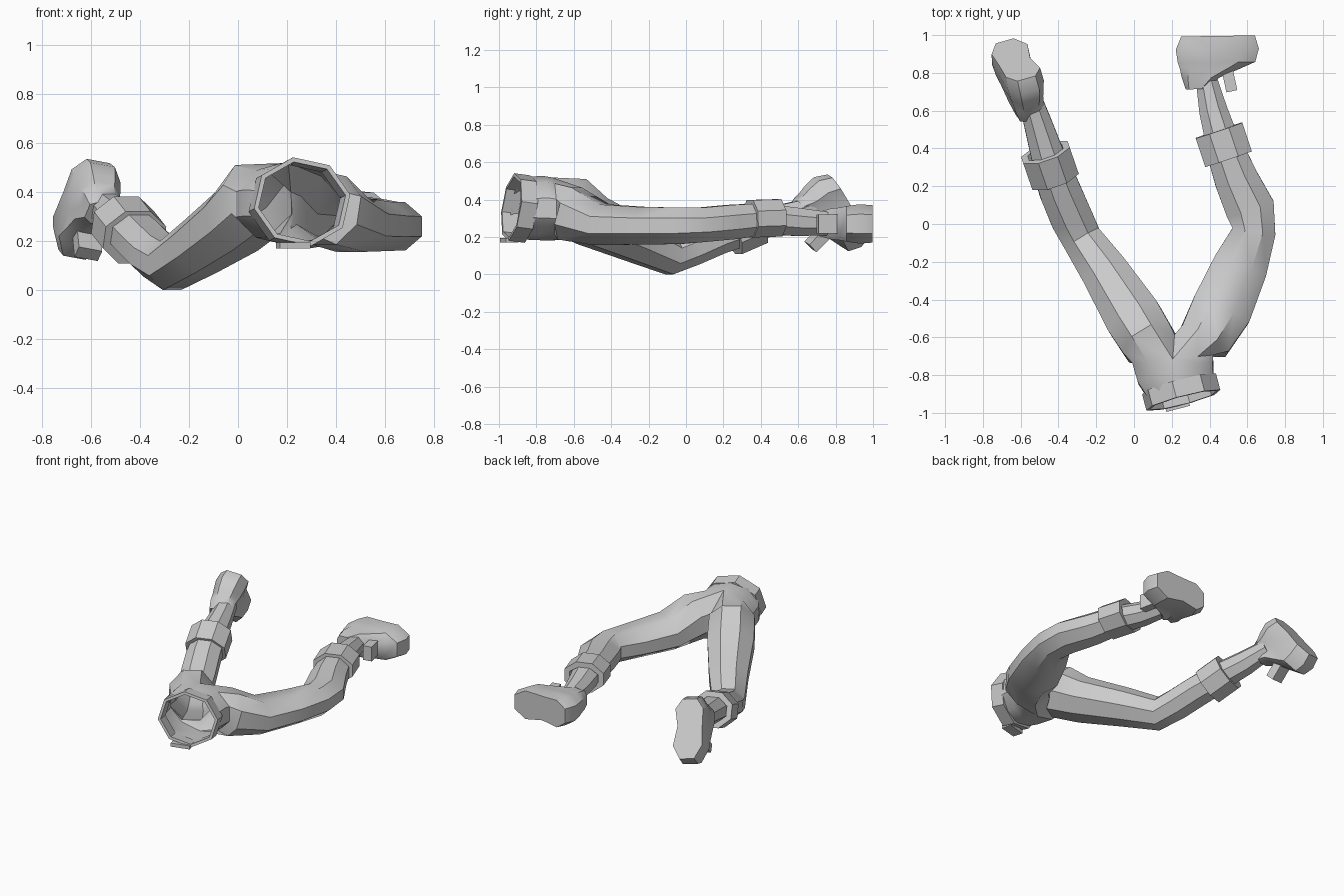
import bpy, bmesh, math
from mathutils import Vector

cube = bpy.data.objects.get("Cube")
if cube:
    bpy.data.objects.remove(cube)

grey = bpy.data.materials.new("plain_grey")
grey.use_nodes = True
grey.diffuse_color = (0.6, 0.6, 0.6, 1)
grey.node_tree.nodes["Principled BSDF"].inputs["Base Color"].default_value = (0.6, 0.6, 0.6, 1)
UP = Vector((0, 0, 1))


def finish(name, bm, angle=28):
    bmesh.ops.recalc_face_normals(bm, faces=bm.faces)
    mesh = bpy.data.meshes.new(name)
    bm.to_mesh(mesh)
    bm.free()
    mesh.materials.append(grey)
    ob = bpy.data.objects.new(name, mesh)
    bpy.context.collection.objects.link(ob)
    bpy.ops.object.select_all(action='DESELECT')
    ob.select_set(True)
    bpy.context.view_layer.objects.active = ob
    bpy.ops.object.shade_smooth_by_angle(angle=math.radians(angle))


def ring(center, axis, a, b, phase=0.5, n=8):
    """Points of an oval with n corners, square to the axis."""
    side = axis.cross(UP).normalized()
    top = side.cross(axis).normalized()
    k = 1 / math.cos(math.pi / n)
    return [center + side * a * k * math.cos(t) + top * b * k * math.sin(t)
            for t in ((i + phase) * 2 * math.pi / n for i in range(n))]


def path_rings(path):
    """Path rows hold x, y, z, half width and half height."""
    pts = [Vector(p[:3]) for p in path]
    last = len(pts) - 1
    return [ring(pts[i], (pts[min(i + 1, last)] - pts[max(i - 1, 0)]).normalized(), p[3], p[4])
            for i, p in enumerate(path)]


def add_verts(bm, points):
    return [bm.verts.new(p) for p in points]


def bridge(bm, r, s):
    for i in range(len(r)):
        j = (i + 1) % len(r)
        bm.faces.new((r[i], r[j], s[j], s[i]))


def loft(name, rings, caps=True, angle=28):
    """Skin through rings, either capped or closed into a hollow band."""
    bm = bmesh.new()
    rows = [add_verts(bm, r) for r in rings]
    for r, s in zip(rows, rows[1:]):
        bridge(bm, r, s)
    if caps:
        bm.faces.new(rows[0])
        bm.faces.new(rows[-1])
    else:
        bridge(bm, rows[-1], rows[0])
    finish(name, bm, angle)


def band(name, center, axis, length, a, b, wall, phase=0.5):
    """Flat sided collar with wall thickness."""
    c, d = Vector(center), Vector(axis).normalized()
    f, k = c - d * length / 2, c + d * length / 2
    loft(name, [ring(f, d, a - wall, b - wall, phase), ring(f, d, a, b, phase),
                ring(k, d, a, b, phase), ring(k, d, a - wall, b - wall, phase)],
         caps=False, angle=20)


def block(name, center, axes, size):
    bm = bmesh.new()
    bmesh.ops.create_cube(bm, size=1)
    for v in bm.verts:
        v.co = Vector(center) + sum((ax * s * c for ax, s, c in zip(axes, size, v.co)), Vector())
    finish(name, bm)


# Waistband and buckle plate
waist_axis = Vector((-0.25, 0.95, -0.13)).normalized()
waist = Vector((0.25, -0.89, 0.355))
band("waistband", waist, waist_axis, 0.09, 0.19, 0.17, 0.018, 0.2)
block("buckle", (0.225, -0.945, 0.182), (Vector((0.96, 0.25, 0)), Vector((-0.25, 0.96, 0)), UP),
      (0.13, 0.07, 0.025))

# Trousers: one hollow skin that splits at the crotch into two legs
left_leg = path_rings([
    (0.37, -0.62, 0.325, 0.14, 0.145),
    (0.465, -0.45, 0.265, 0.16, 0.11), (0.565, -0.22, 0.26, 0.145, 0.1),
    (0.635, -0.04, 0.26, 0.115, 0.098), (0.615, 0.08, 0.265, 0.13, 0.092),
    (0.54, 0.24, 0.28, 0.115, 0.092), (0.48, 0.4, 0.295, 0.1, 0.085)])
right_leg = path_rings([
    (0.08, -0.63, 0.37, 0.145, 0.16), (0.0, -0.5, 0.285, 0.15, 0.135),
    (-0.15, -0.26, 0.18, 0.125, 0.115), (-0.275, -0.08, 0.1, 0.105, 0.1),
    (-0.33, 0.03, 0.14, 0.112, 0.09), (-0.39, 0.17, 0.2, 0.11, 0.09),
    (-0.445, 0.32, 0.25, 0.1, 0.09)])
bm = bmesh.new()
hips = [add_verts(bm, ring(waist, waist_axis, 0.175, 0.158, n=10)),
        add_verts(bm, ring(Vector((0.22, -0.79, 0.355)), waist_axis, 0.205, 0.165, n=10)),
        add_verts(bm, ring(Vector((0.205, -0.715, 0.35)), Vector((-0.1, 1, 0)), 0.215, 0.16, n=10))]
bridge(bm, hips[0], hips[1])
bridge(bm, hips[1], hips[2])
split = hips[2]
crotch = add_verts(bm, [(0.215, -0.585, 0.4), (0.215, -0.585, 0.25)])
for leg, start, top_ring in ((left_leg, 5, split[7:] + split[:3] + crotch),
                             (right_leg, 1, split[2:8] + crotch[::-1])):
    previous = top_ring
    for points in leg:
        row = add_verts(bm, points[start:] + points[:start])
        bridge(bm, previous, row)
        previous = row
    bm.faces.new(previous)
finish("trousers", bm, 35)

# Turned-up cuffs
band("left_cuff", (0.475, 0.42, 0.3), (-0.32, 0.95, 0.03), 0.16, 0.13, 0.1, 0.035)
band("right_cuff", (-0.445, 0.31, 0.245), (-0.3, 0.87, 0.38), 0.16, 0.13, 0.115, 0.035)

# Ankles
loft("left_ankle", path_rings([(0.47, 0.43, 0.295, 0.09, 0.08), (0.42, 0.6, 0.28, 0.075, 0.075),
                               (0.38, 0.78, 0.27, 0.055, 0.06)]))
loft("right_ankle", path_rings([(-0.45, 0.34, 0.26, 0.09, 0.085), (-0.505, 0.52, 0.3, 0.075, 0.075),
                                (-0.555, 0.68, 0.35, 0.06, 0.06)]))


def boot(side, heel, toe, up, mirror):
    """Boot stacked from the flat sole up to the shaft."""
    o, t = Vector(heel), Vector(toe).normalized()
    u = Vector(up)
    u = (u - t * u.dot(t)).normalized()
    m = t.cross(u) * mirror
    # outline as fraction of length and width; the inner side is pinched at the arch
    outline = [(0, -0.5), (0.16, -0.95), (0.45, -0.95), (0.78, -1), (1, -0.5),
               (1, 0.5), (0.78, 1), (0.45, 0.75), (0.16, 0.95), (0, 0.5)]
    # height, back, front, half width
    levels = [(0, 0.03, 0.42, 0.1), (0.07, 0, 0.44, 0.105), (0.14, 0.01, 0.42, 0.095),
              (0.17, 0.02, 0.35, 0.088), (0.22, 0.03, 0.23, 0.082), (0.28, 0.05, 0.155, 0.066)]
    loft(side + "_boot", [[o + u * h + t * (a + (b - a) * f) + m * w * g for f, g in outline]
                          for h, a, b, w in levels], angle=35)
    # loose tongue in front of the shaft
    lean = (u + t * 0.2).normalized()
    block(side + "_boot_tongue", o + t * 0.28 + u * 0.225,
          (t - lean * t.dot(lean), lean, m), (0.06, 0.14, 0.1))


boot("left", (0.22, 0.992, 0.27), (1, 0.015, 0), (0, -1, 0), 1)
boot("right", (-0.56, 0.755, 0.55), (-0.29, 0.5, -0.79), (0.15, -0.85, -0.5), -1)
